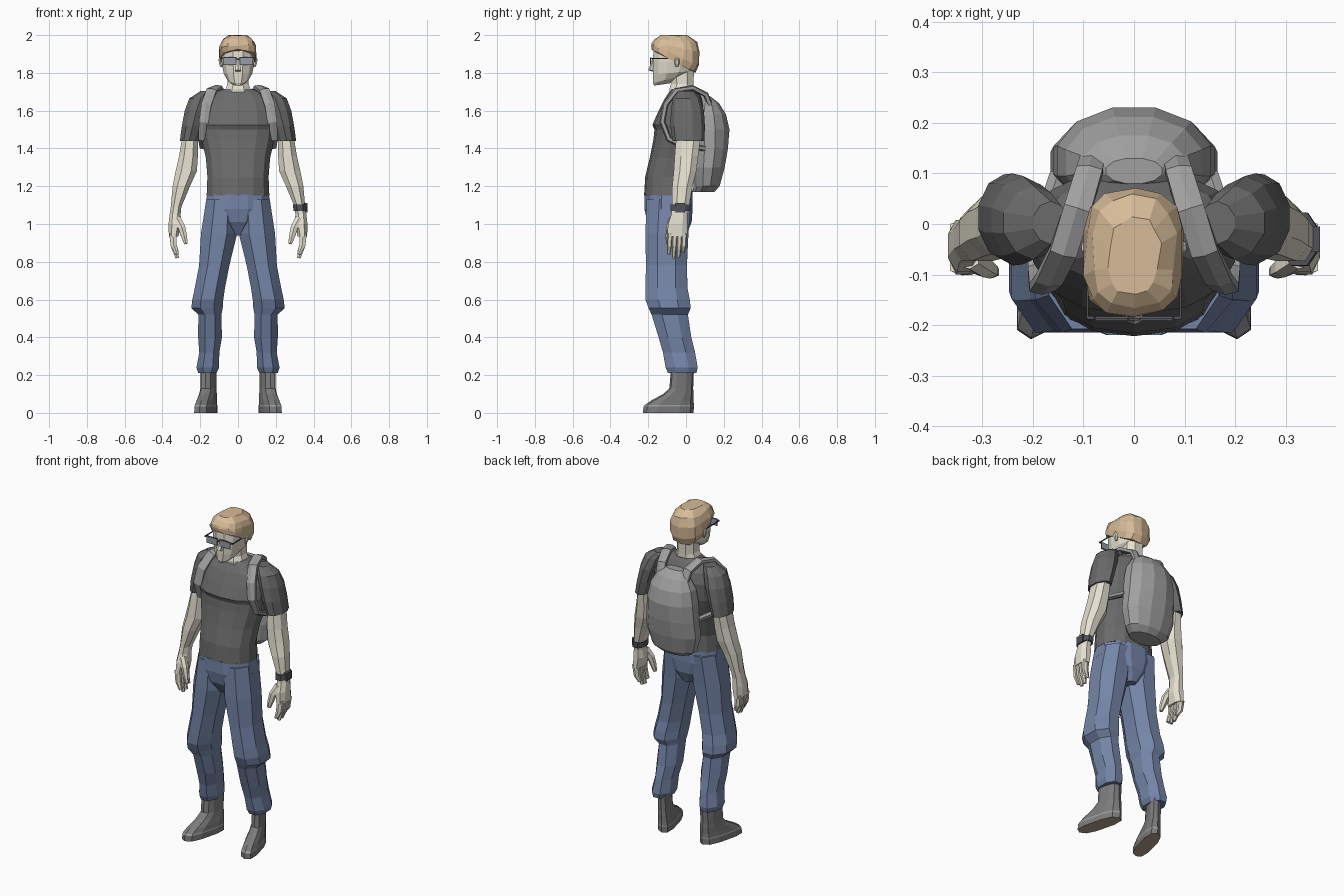
import bpy, bmesh, math, random
from mathutils import Vector

random.seed(4)


def material(name, r, g, b):
    m = bpy.data.materials.new(name)
    m.diffuse_color = (r, g, b, 1)
    return m


SHIRT = material("charcoal_cloth", .145, .145, .145)
DENIM = material("blue_denim", .175, .235, .39)
SKIN = material("pale_skin", .78, .745, .63)
HAIR = material("sandy_hair", .68, .50, .315)
PACK = material("grey_canvas", .35, .35, .35)
BOOT = material("boot_grey", .2, .2, .2)
SOLE = material("brown_sole", .46, .37, .27)
DARK = material("dark_plastic", .08, .085, .1)
LENS = material("lens_grey", .31, .335, .38)


def finish(name, bm, mats, rule=None):
    bmesh.ops.recalc_face_normals(bm, faces=bm.faces)
    if rule:
        for f in bm.faces:
            f.material_index = rule(f)
    me = bpy.data.meshes.new(name)
    bm.to_mesh(me)
    bm.free()
    for m in mats:
        me.materials.append(m)
    ob = bpy.data.objects.new(name, me)
    bpy.context.collection.objects.link(ob)
    return ob


def skin_rings(bm, loops):
    vs = [[bm.verts.new(p) for p in loop] for loop in loops]
    n = len(vs[0])
    for a, b in zip(vs, vs[1:]):
        for i in range(n):
            bm.faces.new((a[i], a[(i + 1) % n], b[(i + 1) % n], b[i]))
    bm.faces.new(vs[0])
    bm.faces.new(vs[-1])


def outline(n, e):
    """Unit rounded-square outline with n corners and flat sides."""
    pts = []
    for i in range(n):
        a = 2 * math.pi * (i + .5) / n
        c, s = math.cos(a), math.sin(a)
        pts.append((math.copysign(abs(c) ** (2 / e), c), math.copysign(abs(s) ** (2 / e), s)))
    mx, my = max(p[0] for p in pts), max(p[1] for p in pts)
    return [(x / mx, y / my) for x, y in pts]


def loft(name, rings, mats, n=10, e=2.3, sides=(1,), shear=0, jitter=0, rule=None):
    """Ring: centre x, z, half width, front y, back y, optional slope of z along y."""
    bm = bmesh.new()
    for s in sides:
        loops = []
        for r in rings:
            cx, z, rx, y0, y1 = r[:5]
            slope = r[5] if len(r) > 5 else 0
            loop = []
            for u, v in outline(n, e):
                dy = v * (y1 - y0) / 2
                y = (y0 + y1) / 2 + dy
                p = Vector((s * (cx + u * rx - shear * (y + .02)), y, z + slope * dy))
                if jitter:
                    p += Vector([random.uniform(-jitter, jitter) for _ in range(3)])
                    p.z = min(p.z, 2.0)
                loop.append(p)
            loops.append(loop)
        skin_rings(bm, loops)
    return finish(name, bm, mats, rule)


def tube(name, paths, mat, n=6, sides=(1, -1)):
    """Each path: list of (x, y, z, half width across x, half thickness)."""
    bm = bmesh.new()
    for s in sides:
        for path in paths:
            pts = [Vector(p[:3]) for p in path]
            loops = []
            for i, p in enumerate(path):
                t = (pts[min(i + 1, len(pts) - 1)] - pts[max(i - 1, 0)]).normalized()
                a = Vector((1, 0, 0))
                a = (a - t * a.dot(t)).normalized()
                b = t.cross(a)
                loop = [pts[i] + a * u * p[3] + b * v * p[4] for u, v in outline(n, 2.5)]
                loops.append([(s * q.x, q.y, q.z) for q in loop])
            skin_rings(bm, loops)
    return finish(name, bm, [mat])


def boxes(name, items, mat, sides=(1, -1)):
    """Each item: x0, x1, y0, y1, z0, z1."""
    bm = bmesh.new()
    for s in sides:
        for x0, x1, y0, y1, z0, z1 in items:
            skin_rings(bm, [[(s * x0, y0, z), (s * x1, y0, z), (s * x1, y1, z), (s * x0, y1, z)]
                            for z in (z0, z1)])
    return finish(name, bm, [mat])


BOTH = (1, -1)

# Shirt body with chest crease, and sleeves
loft("shirt", [
    (0, 1.15, .166, -.222, .035), (0, 1.25, .162, -.216, .03), (0, 1.35, .17, -.192, .06),
    (0, 1.45, .193, -.172, .09), (0, 1.5, .2, -.167, .105), (0, 1.525, .2, -.178, .108),
    (0, 1.6, .2, -.145, .108), (0, 1.66, .178, -.115, .09), (0, 1.70, .115, -.088, .065),
    (0, 1.715, .078, -.08, .045)], [SHIRT], n=14, e=2.35)
loft("sleeves", [
    (.258, 1.44, .05, -.072, .098), (.24, 1.52, .057, -.082, .1), (.22, 1.6, .062, -.08, .095),
    (.198, 1.665, .06, -.07, .075), (.165, 1.703, .035, -.04, .045)], [SHIRT], n=10, e=1.85,
    sides=BOTH)

# Arms, palms, fingers and thumbs
loft("arms", [
    (.252, 1.48, .04, -.05, .08), (.262, 1.36, .05, -.06, .065), (.274, 1.28, .056, -.065, .055),
    (.3, 1.2, .046, -.073, .035), (.328, 1.09, .028, -.073, .015), (.333, 1.05, .029, -.078, .008),
    (.334, 1.0, .034, -.095, .008), (.341, .935, .025, -.1, .008)], [SKIN], n=8, sides=BOTH)
fingers = [[(.345, y, .95, .019, .0145), (.34, y - .004, .885, .016, .0135),
            (.322, y - .008, tip, .009, .009)]
           for y, tip in ((-.084, .84), (-.058, .82), (-.032, .825), (-.008, .85))]
thumb = [(.325, -.07, 1.03, .02, .02), (.298, -.086, .98, .019, .02),
         (.284, -.093, .93, .015, .015), (.276, -.096, .895, .009, .01)]
tube("fingers", fingers + [thumb], SKIN)

# Wristwatch
loft("watch_strap", [(.329, 1.068, .035, -.083, .021), (.326, 1.102, .035, -.082, .023)],
     [DARK], n=8)
boxes("watch_case", [(.35, .368, -.055, -.005, 1.062, 1.11)], DARK, sides=(1,))

# Trousers: hips and legs gathered at knee and ankle
loft("trouser_hips", [
    (0, 1.155, .164, -.22, .035), (0, 1.08, .176, -.22, .035), (0, 1.01, .13, -.205, .03),
    (0, .94, .035, -.16, .0)], [DENIM], n=12, e=2.2)
loft("trouser_legs", [
    (.088, 1.13, .08, -.208, .028), (.1, .95, .096, -.215, .013), (.126, .78, .08, -.212, .005),
    (.149, .66, .08, -.215, .008), (.16, .6, .082, -.215, .02), (.164, .555, .083, -.198, .025),
    (.149, .52, .061, -.182, .01), (.148, .4, .063, -.145, .028), (.152, .32, .053, -.122, .048),
    (.16, .24, .06, -.108, .062), (.162, .21, .048, -.095, .055)], [DENIM], n=8, e=2.1,
    sides=BOTH)


# Boots with pale welt and brown underside
def boot_rule(f):
    if f.normal.z < -.9 and f.calc_center_median().z < .01:
        return 1
    return 2 if .03 < f.calc_center_median().z < .045 and abs(f.normal.z) < .8 else 0


loft("boots", [
    (.152, 0, .046, -.228, .04), (.152, .033, .045, -.225, .042), (.152, .042, .044, -.218, .042),
    (.152, .065, .042, -.185, .04), (.154, .1, .038, -.12, .04), (.155, .13, .036, -.088, .038),
    (.157, .23, .035, -.08, .042)], [BOOT, SOLE, PACK], n=10, e=2.8, sides=BOTH, shear=.25,
    rule=boot_rule)

# Neck, head, ears, nose
loft("neck", [(0, 1.66, .075, -.085, .045), (0, 1.715, .066, -.088, .04),
              (0, 1.74, .056, -.08, .04), (0, 1.82, .055, -.09, .042)], [SKIN], n=8)
loft("head", [
    (0, 1.74, .028, -.168, -.07, .15), (0, 1.768, .056, -.174, -.0, .25),
    (0, 1.80, .076, -.175, .035, .1), (0, 1.86, .087, -.175, .055),
    (0, 1.93, .09, -.172, .06), (0, 1.97, .06, -.14, .03)], [SKIN], n=12, e=2.2)
loft("ears", [(.088, 1.83, .005, -.055, -.042), (.092, 1.85, .008, -.06, -.035),
              (.096, 1.872, .008, -.06, -.033), (.092, 1.882, .004, -.055, -.04)],
     [SKIN], n=6, sides=BOTH)
loft("nose", [(0, 1.808, .012, -.182, -.16), (0, 1.815, .017, -.2, -.16),
              (0, 1.845, .011, -.188, -.16), (0, 1.88, .008, -.178, -.16)], [SKIN], n=6)

# Swept hair cap, low at the nape and high at the forehead
loft("hair", [
    (0, 1.862, .092, -.178, .05, -.52), (0, 1.895, .098, -.184, .068, -.42),
    (0, 1.935, .096, -.182, .073, -.16), (0, 1.972, .082, -.168, .055, -.08),
    (0, 2.0, .05, -.14, .01)], [HAIR], n=14, e=2.8, jitter=.005)

# Glasses: thin dark rims around grey lenses, slim side arms
boxes("glasses_frame", [(.009, .08, -.189, -.186, 1.841, 1.885), (0, .012, -.191, -.186, 1.868, 1.876),
                        (.079, .093, -.189, -.182, 1.873, 1.881),
                        (.09, .094, -.186, -.055, 1.873, 1.879)], DARK)
boxes("glasses_lenses", [(.013, .076, -.191, -.184, 1.845, 1.88)], LENS)

# Backpack and shoulder straps
loft("backpack", [
    (0, 1.17, .1, .035, .15), (0, 1.2, .138, .04, .178), (0, 1.3, .165, .03, .205),
    (0, 1.4, .16, .03, .222), (0, 1.5, .152, .02, .23), (0, 1.58, .135, .03, .212),
    (0, 1.64, .1, .06, .175), (0, 1.675, .055, .08, .13)], [PACK], n=12, e=2.1)
tube("backpack_straps", [[
    (.08, .135, 1.61, .024, .015), (.088, .105, 1.685, .026, .015), (.112, .03, 1.722, .027, .015),
    (.14, -.055, 1.705, .027, .015), (.168, -.11, 1.63, .027, .015),
    (.182, -.125, 1.54, .025, .015), (.188, -.09, 1.45, .022, .015),
    (.185, -.01, 1.41, .018, .014), (.15, .1, 1.4, .016, .014)]], PACK)
